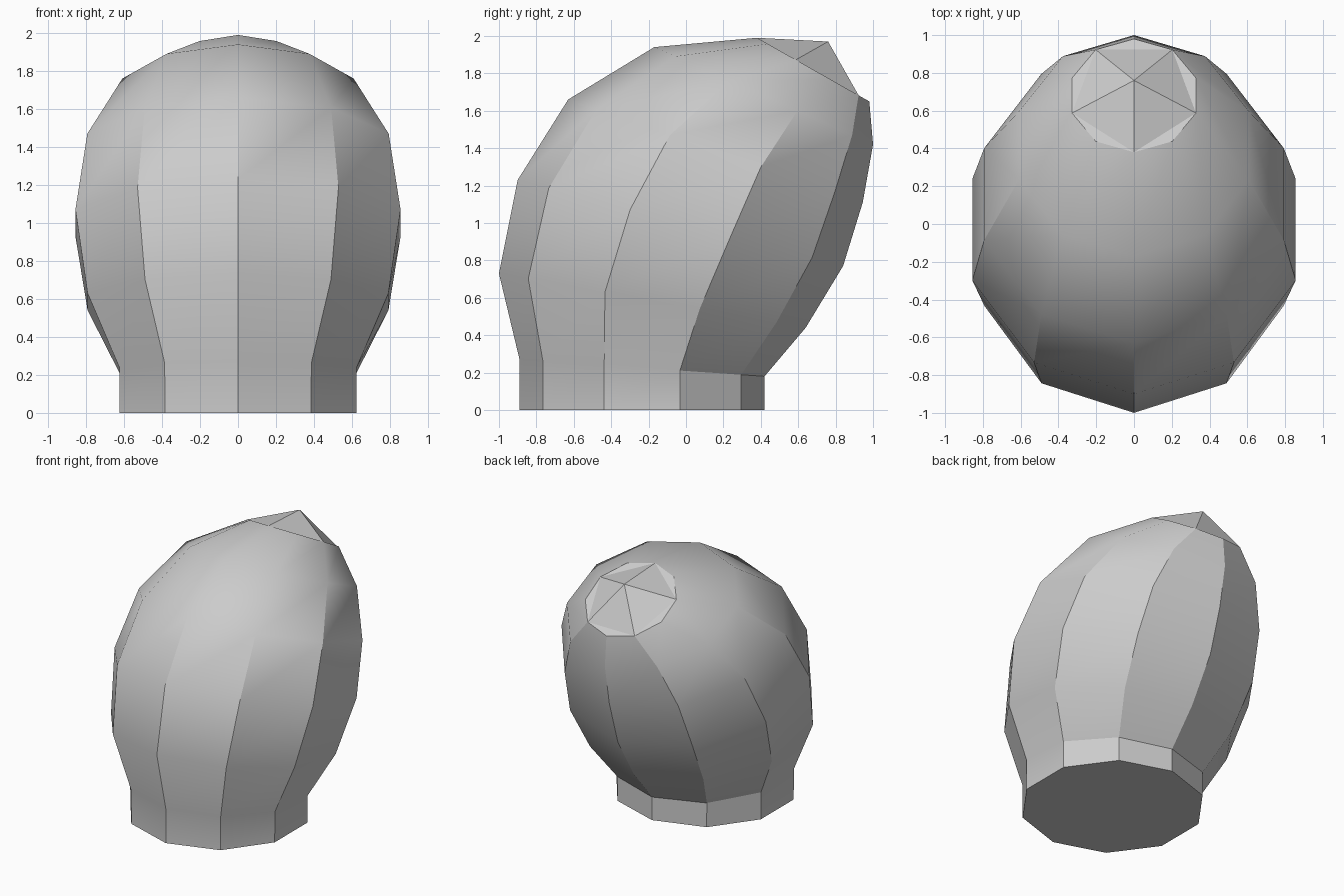
import bpy
import bmesh
from math import sin, cos, pi, radians
from mathutils import Vector

cube = bpy.data.objects.get("Cube")
if cube:
    bpy.data.objects.remove(cube, do_unlink=True)

SIDES = 10

# One flat colour
grey = bpy.data.materials.new("light grey")
grey.use_nodes = True
grey.diffuse_color = (0.6, 0.6, 0.6, 1)
grey.node_tree.nodes["Principled BSDF"].inputs["Base Color"].default_value = (0.6, 0.6, 0.6, 1)


def add_object(name, bm):
    bmesh.ops.recalc_face_normals(bm, faces=bm.faces)
    mesh = bpy.data.meshes.new(name)
    bm.to_mesh(mesh)
    bm.free()
    obj = bpy.data.objects.new(name, mesh)
    bpy.context.collection.objects.link(obj)
    mesh.materials.append(grey)
    bpy.ops.object.select_all(action='DESELECT')
    obj.select_set(True)
    bpy.context.view_layer.objects.active = obj
    bpy.ops.object.shade_smooth_by_angle(angle=radians(30))
    return obj


def tilted_ring(front, back):
    """Circle of points spanned by its front and back (y, z) ends."""
    a, b = Vector((0, *front)), Vector((0, *back))
    centre, half = (a + b) / 2, (a - b) / 2
    side = Vector((half.length, 0, 0))
    return [centre + half * cos(2 * pi * i / SIDES) + side * sin(2 * pi * i / SIDES)
            for i in range(SIDES)]


# Leaning bulb: stacked rings, each tilting further back
RINGS = [
    ((-0.89, 0.00), (0.42, 0.00)),
    ((-0.89, 0.27), (0.42, 0.18)),
    ((-1.00, 0.73), (0.64, 0.44)),
    ((-0.90, 1.23), (0.84, 0.77)),
    ((-0.63, 1.66), (0.945, 1.11)),
    ((-0.17, 1.94), (1.00, 1.42)),
    ((0.38, 1.99), (0.98, 1.65)),
]
bm = bmesh.new()
loops = [[bm.verts.new(p) for p in tilted_ring(*r)] for r in RINGS]
for low, high in zip(loops, loops[1:]):
    for i in range(SIDES):
        j = (i + 1) % SIDES
        bm.faces.new((low[i], low[j], high[j], high[i]))
bm.faces.new(loops[0])
bm.faces.new(loops[-1])
add_object("bulb_body", bm)

# Five-sided pyramid on the sloping lid
bm = bmesh.new()
corners = [bm.verts.new(p) for p in tilted_ring(*RINGS[-1])[::2]]
tip = bm.verts.new((0, 0.76, 1.97))
for i, corner in enumerate(corners):
    bm.faces.new((corner, corners[(i + 1) % len(corners)], tip))
add_object("pointed_cap", bm)
